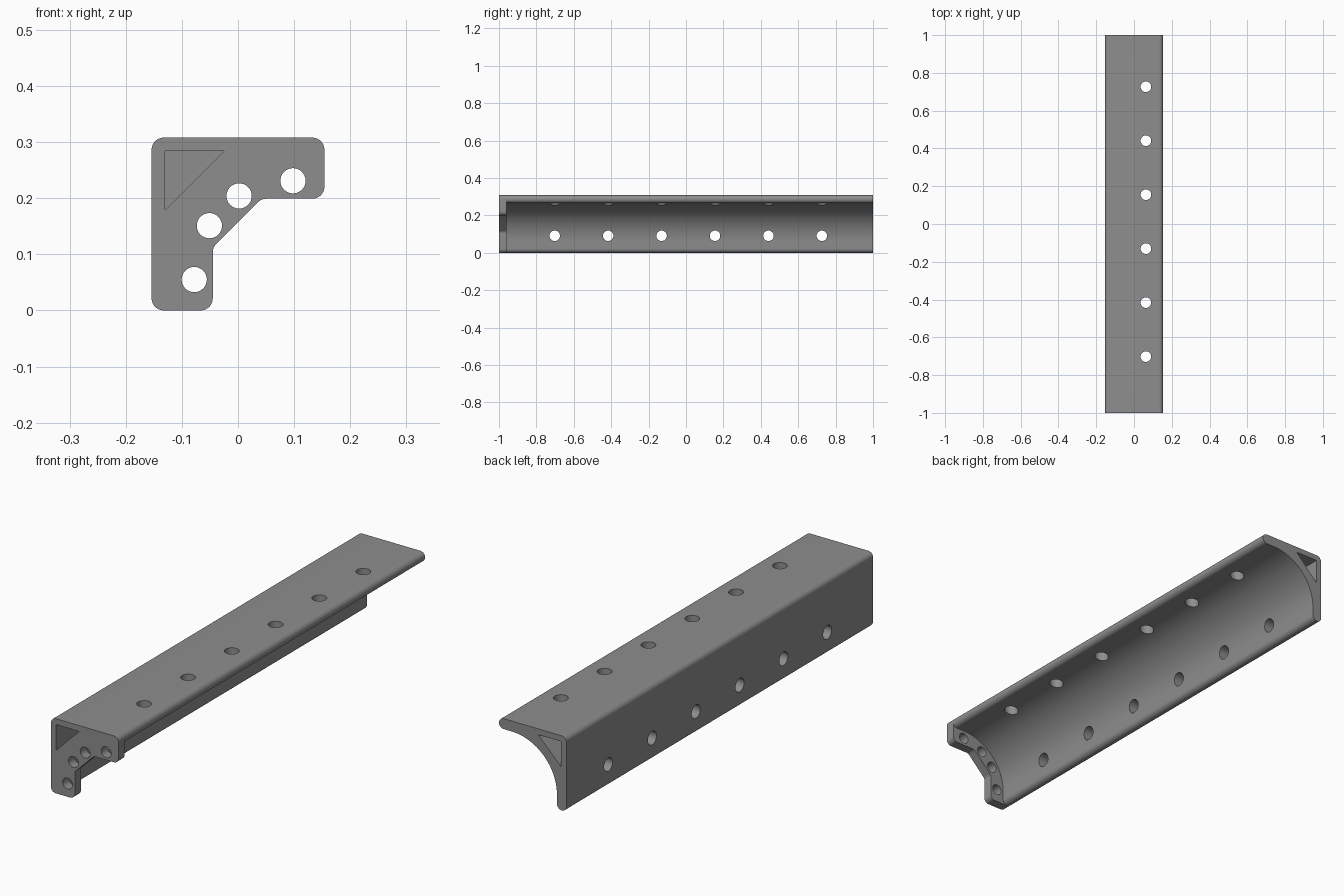
import bpy, bmesh, math
from mathutils import Vector

if "Cube" in bpy.data.objects:
    bpy.data.objects.remove(bpy.data.objects["Cube"])

W = 0.308          # leg length of the angle section
H = W / 2
T = 0.043          # leg thickness
R = 0.207          # inner sweep radius
PLATE_Y = -0.96    # inner face of the end plate

grey = bpy.data.materials.new("mid_grey")
grey.diffuse_color = (0.27, 0.27, 0.27, 1)
grey.use_nodes = True
grey.node_tree.nodes["Principled BSDF"].inputs["Base Color"].default_value = grey.diffuse_color


def fillet(corners, steps=8):
    """Round each (x, z, radius) corner of a closed outline."""
    out, n = [], len(corners)
    for i, (x, z, r) in enumerate(corners):
        p = Vector((x, z))
        if r == 0:
            out.append(p)
            continue
        a = (Vector(corners[i - 1][:2]) - p).normalized()
        b = (Vector(corners[(i + 1) % n][:2]) - p).normalized()
        half = a.angle(b) / 2
        c = p + (a + b).normalized() * (r / math.sin(half))
        s = p + a * (r / math.tan(half)) - c
        e = p + b * (r / math.tan(half)) - c
        sweep = s.angle_signed(e)
        k = steps * 3 if r > 0.1 else steps
        for j in range(k + 1):
            t = -sweep * j / k
            out.append(c + Vector((s.x * math.cos(t) - s.y * math.sin(t),
                                   s.x * math.sin(t) + s.y * math.cos(t))))
    return out


def extrude(name, outline, y0, y1):
    """Prism along y from an x-z outline."""
    bm = bmesh.new()
    face = bm.faces.new([bm.verts.new((p[0], y0, p[1])) for p in outline])
    new = bmesh.ops.extrude_face_region(bm, geom=[face])["geom"]
    bmesh.ops.translate(bm, vec=(0, y1 - y0, 0),
                        verts=[v for v in new if isinstance(v, bmesh.types.BMVert)])
    bmesh.ops.recalc_face_normals(bm, faces=bm.faces)
    me = bpy.data.meshes.new(name)
    bm.to_mesh(me)
    bm.free()
    me.materials.append(grey)
    ob = bpy.data.objects.new(name, me)
    bpy.context.collection.objects.link(ob)
    return ob


def drill(name, radius, depth, loc, rot):
    bpy.ops.mesh.primitive_cylinder_add(vertices=32, radius=radius, depth=depth,
                                        location=loc, rotation=rot)
    ob = bpy.context.object
    ob.name = name
    ob.data.materials.append(grey)
    return ob


def boolean(target, tool, op):
    bpy.context.view_layer.objects.active = target
    m = target.modifiers.new(op, 'BOOLEAN')
    m.operation, m.solver, m.object = op, 'EXACT', tool
    bpy.ops.object.modifier_apply(modifier=m.name)
    bpy.data.objects.remove(tool)


# Angle rail with a swept inner corner and rounded lips
r = 0.0214
rail = extrude("angle_rail", fillet([
    (-H, W, r), (H, W, r), (H, W - T, r), (-H + T, W - T, R),
    (-H + T, 0, r), (-H, 0, r)]), PLATE_Y, 1)

# Thicker end plate with a diagonal inner edge
plate = extrude("end_plate", fillet([
    (-H, W, r), (H, W, r), (H, 0.199, r), (0.042, 0.199, 0.02),
    (-0.045, 0.112, 0.02), (-0.045, 0, r), (-H, 0, r)]), -1, PLATE_Y)
boolean(rail, plate, 'UNION')

# Triangular pockets in both ends, split by a web in the middle
tri = [(-0.13, 0.284), (-0.025, 0.284), (-0.13, 0.179)]
for y0, y1 in ((-1.1, -0.02), (0.02, 1.1)):
    boolean(rail, extrude("pocket_cutter", tri, y0, y1), 'DIFFERENCE')

# Rows of screw holes through the top and the side
for i in range(6):
    y = -0.702 + 0.2857 * i
    boolean(rail, drill("top_drill", 0.028, 0.2, (0.063, y, W), (0, 0, 0)), 'DIFFERENCE')
    boolean(rail, drill("side_drill", 0.028, 0.2, (-H, y, 0.091), (0, math.pi / 2, 0)),
            'DIFFERENCE')

# Four holes through the end plate
for x, z in ((-0.078, 0.055), (-0.051, 0.151), (0.002, 0.204), (0.098, 0.231)):
    boolean(rail, drill("plate_drill", 0.0225, 0.1, (x, -0.99, z), (math.pi / 2, 0, 0)),
            'DIFFERENCE')

bpy.ops.object.select_all(action='DESELECT')
rail.select_set(True)
bpy.context.view_layer.objects.active = rail
bpy.ops.object.shade_smooth_by_angle(angle=math.radians(30))
